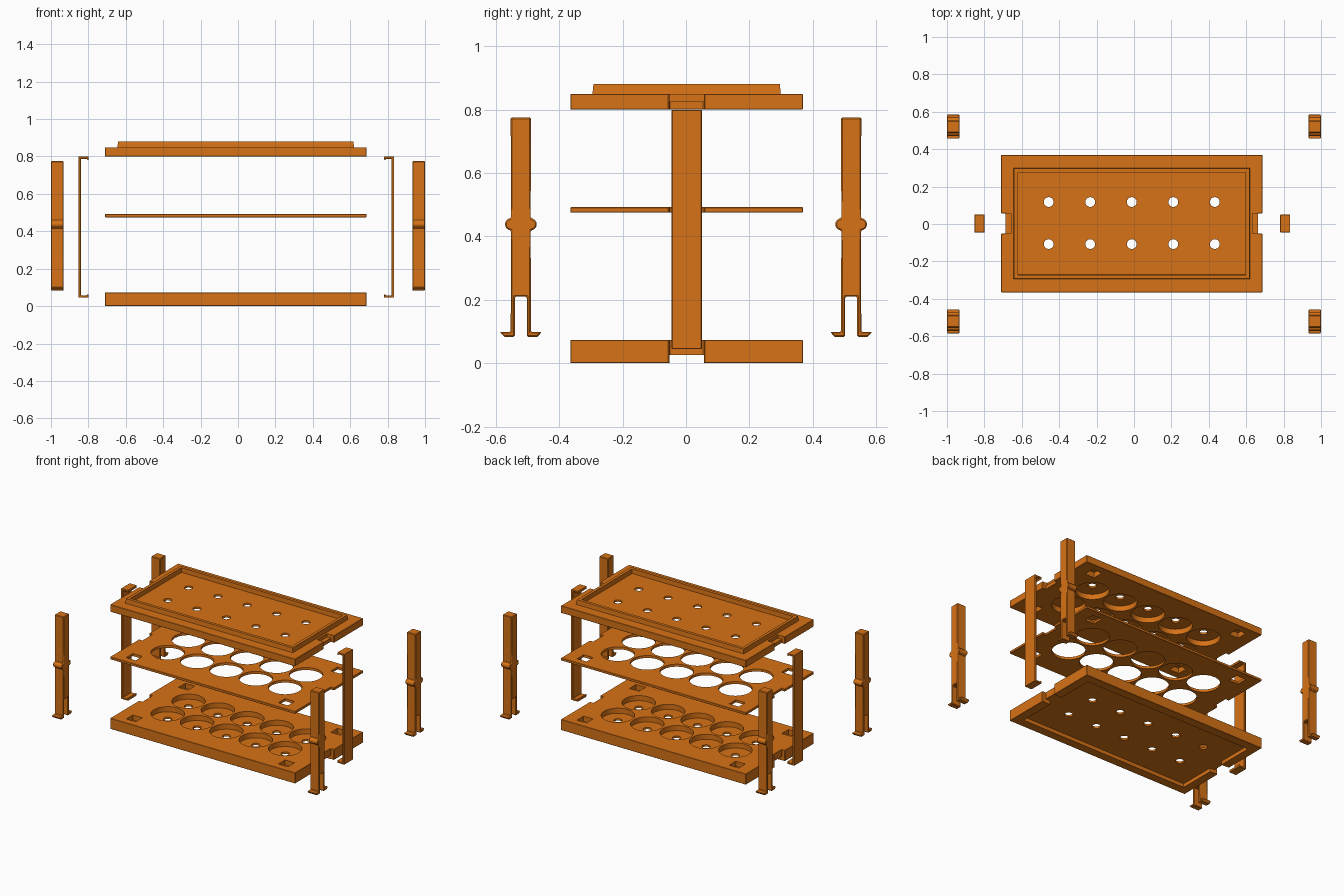
import bpy, bmesh, math
from mathutils import Matrix, Vector

if "Cube" in bpy.data.objects:
    bpy.data.objects.remove(bpy.data.objects["Cube"])

CX, CY = -0.012, 0.002          # shared centre of the plates
orange = bpy.data.materials.new("orange_plastic")
orange.diffuse_color = (0.68, 0.17, 0.008, 1)
orange.use_nodes = True
orange.node_tree.nodes["Principled BSDF"].inputs["Base Color"].default_value = orange.diffuse_color


def add_prism(bm, pts, lo, hi, axis="z"):
    def place(a, b, t):
        return {"x": (t, a, b), "y": (a, t, b), "z": (a, b, t)}[axis]
    v0 = [bm.verts.new(place(a, b, lo)) for a, b in pts]
    v1 = [bm.verts.new(place(a, b, hi)) for a, b in pts]
    bm.faces.new(v0)
    bm.faces.new(v1[::-1])
    n = len(pts)
    for i in range(n):
        j = (i + 1) % n
        bm.faces.new((v0[i], v1[i], v1[j], v0[j]))


def add_box(bm, x0, x1, y0, y1, z0, z1):
    add_prism(bm, [(x0, y0), (x1, y0), (x1, y1), (x0, y1)], z0, z1)


def add_cyl(bm, x, y, r, z0, z1, n=48):
    add_prism(bm, [(x + r * math.cos(2 * math.pi * i / n), y + r * math.sin(2 * math.pi * i / n))
                   for i in range(n)], z0, z1)


def finish(name, bm):
    bmesh.ops.recalc_face_normals(bm, faces=bm.faces)
    me = bpy.data.meshes.new(name)
    bm.to_mesh(me)
    bm.free()
    ob = bpy.data.objects.new(name, me)
    bpy.context.collection.objects.link(ob)
    me.materials.append(orange)
    return ob


def apply_mod(ob, name):
    bpy.ops.object.select_all(action="DESELECT")
    ob.select_set(True)
    bpy.context.view_layer.objects.active = ob
    bpy.ops.object.modifier_apply(modifier=name)


def bevel(ob, w):
    m = ob.modifiers.new("bevel", "BEVEL")
    m.width, m.segments, m.limit_method, m.angle_limit = w, 1, "ANGLE", math.radians(50)
    apply_mod(ob, "bevel")


def boolean(ob, bm, op="DIFFERENCE"):
    tool = finish("cutter", bm)
    tool.hide_render = True
    m = ob.modifiers.new("bool", "BOOLEAN")
    m.operation, m.object, m.solver = op, tool, "EXACT"
    apply_mod(ob, "bool")
    bpy.data.objects.remove(tool)


def smooth(ob):
    bpy.ops.object.select_all(action="DESELECT")
    ob.select_set(True)
    bpy.context.view_layer.objects.active = ob
    bpy.ops.object.shade_smooth_by_angle(angle=math.radians(30))


cells = [(CX + 0.222 * i, CY + s * 0.1125 + 0.003) for i in range(-2, 3) for s in (-1, 1)]
corners = [(CX + sx * 0.575, CY + sy * 0.283) for sx in (-1, 1) for sy in (-1, 1)]


# plate with a clip notch at each short end
def plate(name, z0, z1):
    quarter = [(0.674, -0.054), (0.674, 0.054), (0.695, 0.054), (0.699, 0.058), (0.699, 0.367)]
    right = [(0.699, -0.367), (0.699, -0.058), (0.695, -0.054)] + quarter
    pts = right + [(-x, -y) for x, y in right]
    bm = bmesh.new()
    add_prism(bm, [(CX + x, CY + y) for x, y in pts], z0, z1)
    ob = finish(name, bm)
    bevel(ob, 0.002)
    return ob


def cut_cells(ob, r, z0, z1, square=None):
    bm = bmesh.new()
    for x, y in cells:
        add_cyl(bm, x, y, r, z0, z1)
    if square:
        for x, y in corners:
            add_box(bm, x - square, x + square, y - square, y + square, z0, z1)
    boolean(ob, bm)


def cut_clip_seats(ob, inner, z0, z1):
    bm = bmesh.new()
    for s in (-1, 1):
        xa, xb = sorted((CX + s * inner, CX + s * 0.75))
        add_box(bm, xa, xb, CY - 0.054, CY + 0.054, z0, z1)
    boolean(ob, bm)


# base tray: cups on top, stacking recess underneath
base = plate("base_tray", 0.0, 0.073)
bm = bmesh.new()
add_box(bm, CX - 0.64, CX + 0.64, CY - 0.306, CY + 0.306, -0.05, 0.025)
boolean(base, bm)
cut_clip_seats(base, 0.60, -0.06, 0.0251)
cut_cells(base, 0.104, 0.038, 0.1, 0.036)
cut_cells(base, 0.026, -0.05, 0.2)

# middle plate: through holes
middle = plate("middle_plate", 0.475, 0.492)
cut_cells(middle, 0.104, 0.4, 0.6, 0.036)

# top tray: cups underneath, tapered stacking rim above
top = plate("top_tray", 0.80, 0.849)
cut_clip_seats(top, 0.645, 0.826, 0.95)
bm = bmesh.new()
loops = []
for hx, hy, z in ((0.634, 0.298, 0.840), (0.629, 0.294, 0.880), (0.609, 0.274, 0.880), (0.607, 0.272, 0.840)):
    loops.append([bm.verts.new((CX + sx * hx, CY + sy * hy, z))
                  for sx, sy in ((-1, -1), (1, -1), (1, 1), (-1, 1))])
for a, b in zip(loops, loops[1:] + loops[:1]):
    for i in range(4):
        j = (i + 1) % 4
        bm.faces.new((a[i], a[j], b[j], b[i]))
boolean(top, bm, "UNION")
cut_cells(top, 0.104, 0.75, 0.836, 0.036)
cut_cells(top, 0.026, 0.7, 1.0)
for ob in (base, middle, top):
    smooth(ob)

# side clips: C-shaped strips with small hooks
for s, side in ((-1, "left"), (1, "right")):
    half = [(0.790, 0.782), (0.790, 0.799), (0.844, 0.799)]
    inner = [(0.830, 0.787), (0.800, 0.787), (0.798, 0.782)]
    flip = lambda p: [(x, 0.844 - z) for x, z in p[::-1]]
    pts = half + flip(half) + flip(inner) + inner
    bm = bmesh.new()
    add_prism(bm, [(CX + 0.003 + s * x, z) for x, z in pts], CY - 0.047, CY + 0.048, "y")
    clip = finish(side + "_clip", bm)
    bevel(clip, 0.002)
    smooth(clip)

# corner posts: split barbed foot, rounded stop bump midway
arc = [(0.031 + 0.019 * math.sin(math.pi * i / 8), 0.438 - 0.019 * math.cos(math.pi * i / 8)) for i in range(9)]
outer = [(0.019, 0.083), (0.052, 0.083), (0.067, 0.099), (0.032, 0.099)] + arc + [(0.032, 0.775)]
profile = outer + [(-y, z) for y, z in outer[::-1]] + [(-0.019, 0.21), (0.019, 0.21)]
for sx, a in ((-1, "left"), (1, "right")):
    for sy, b in ((-1, "front"), (1, "back")):
        bm = bmesh.new()
        add_prism(bm, [(sy * 0.521 + y, z) for y, z in profile], sx * 0.966 - 0.034, sx * 0.966 + 0.034, "x")
        post = finish(f"{b}_{a}_post", bm)
        bevel(post, 0.004)
        smooth(post)
